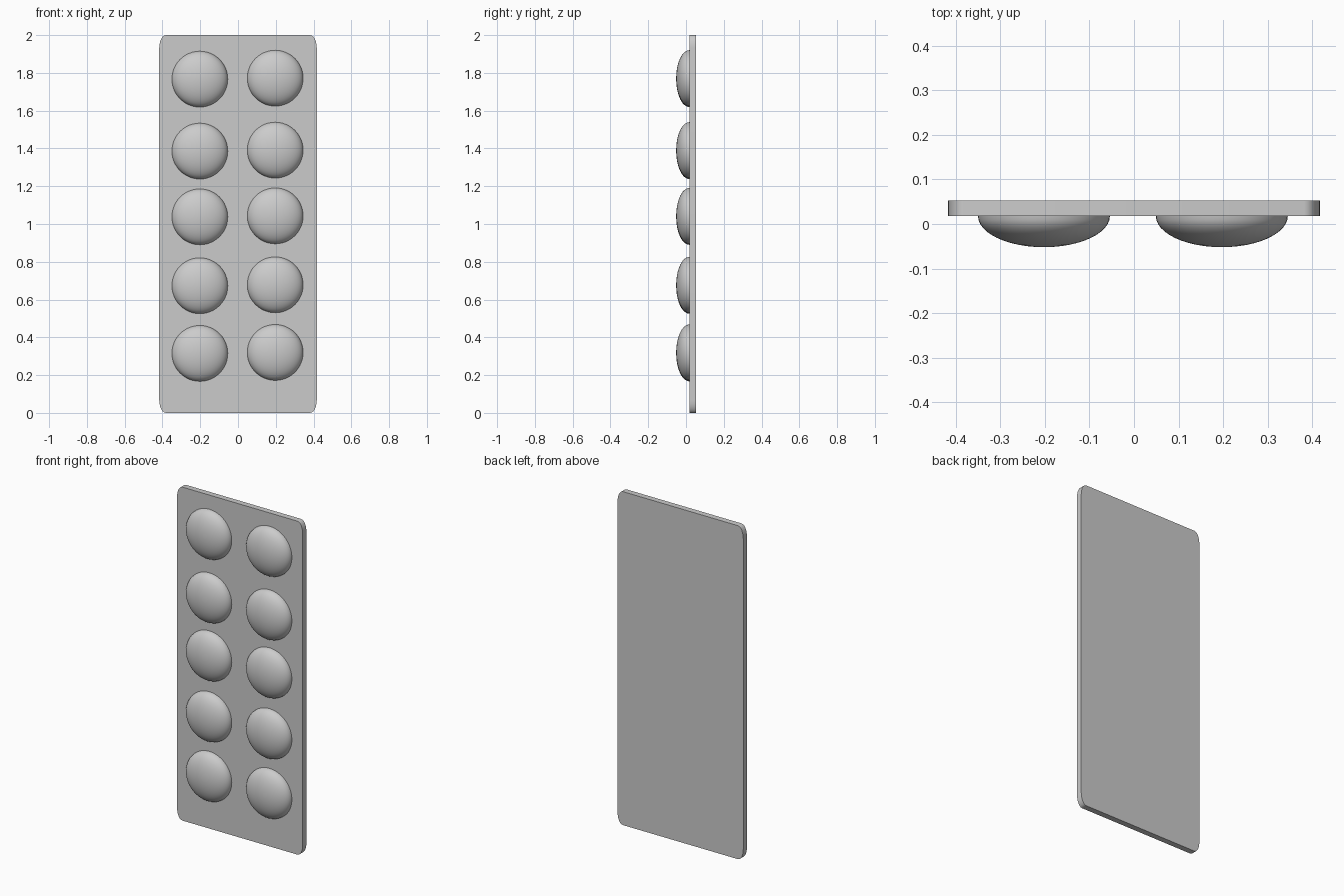
import bpy
import bmesh
import math
from mathutils import Matrix

cube = bpy.data.objects.get("Cube")
if cube:
    bpy.data.objects.remove(cube, do_unlink=True)

grey = bpy.data.materials.new("plain_grey")
grey.use_nodes = True
color = (0.6, 0.6, 0.6, 1)
grey.diffuse_color = color
grey.node_tree.nodes["Principled BSDF"].inputs["Base Color"].default_value = color

HALF_WIDTH, HEIGHT = 0.417, 2.0
FRONT, BACK = 0.018, 0.053
CORNER_X, CORNER_Z = 0.035, 0.068
RADIUS, DEPTH = 0.148, 0.07


def add_object(name, bm):
    bmesh.ops.recalc_face_normals(bm, faces=bm.faces)
    mesh = bpy.data.meshes.new(name)
    bm.to_mesh(mesh)
    bm.free()
    mesh.materials.append(grey)
    obj = bpy.data.objects.new(name, mesh)
    bpy.context.collection.objects.link(obj)
    bpy.ops.object.select_all(action="DESELECT")
    obj.select_set(True)
    bpy.context.view_layer.objects.active = obj
    bpy.ops.object.shade_smooth_by_angle(angle=math.radians(35))
    return obj


# Backing card: outline with elliptical corners, extruded to thickness
bm = bmesh.new()
outline = []
steps = 6
for quadrant, (sx, sz) in enumerate([(1, 1), (-1, 1), (-1, -1), (1, -1)]):
    for i in range(steps + 1):
        a = (quadrant + i / steps) * math.pi / 2
        x = sx * (HALF_WIDTH - CORNER_X) + CORNER_X * math.cos(a)
        z = HEIGHT / 2 + sz * (HEIGHT / 2 - CORNER_Z) + CORNER_Z * math.sin(a)
        outline.append(bm.verts.new((x, FRONT, z)))
face = bm.faces.new(outline)
result = bmesh.ops.extrude_face_region(bm, geom=[face])
moved = [v for v in result["geom"] if isinstance(v, bmesh.types.BMVert)]
bmesh.ops.translate(bm, verts=moved, vec=(0, BACK - FRONT, 0))
add_object("backing_card", bm)


# Domed blisters: flattened half spheres on the front
def add_blister(name, x, z):
    bm = bmesh.new()
    bmesh.ops.create_uvsphere(bm, u_segments=48, v_segments=24, radius=1)
    bmesh.ops.delete(bm, geom=[v for v in bm.verts if v.co.z < -0.01], context="VERTS")
    place = (Matrix.Translation((x, FRONT, z))
             @ Matrix.Diagonal((RADIUS, DEPTH, RADIUS, 1))
             @ Matrix.Rotation(math.pi / 2, 4, "X"))
    bmesh.ops.transform(bm, matrix=place, verts=bm.verts)
    add_object(name, bm)


for row, z in enumerate([0.315, 0.673, 1.038, 1.386, 1.767], start=1):
    add_blister(f"right_blister_{row}", -0.202, z)
    add_blister(f"left_blister_{row}", 0.197, z + 0.005)
